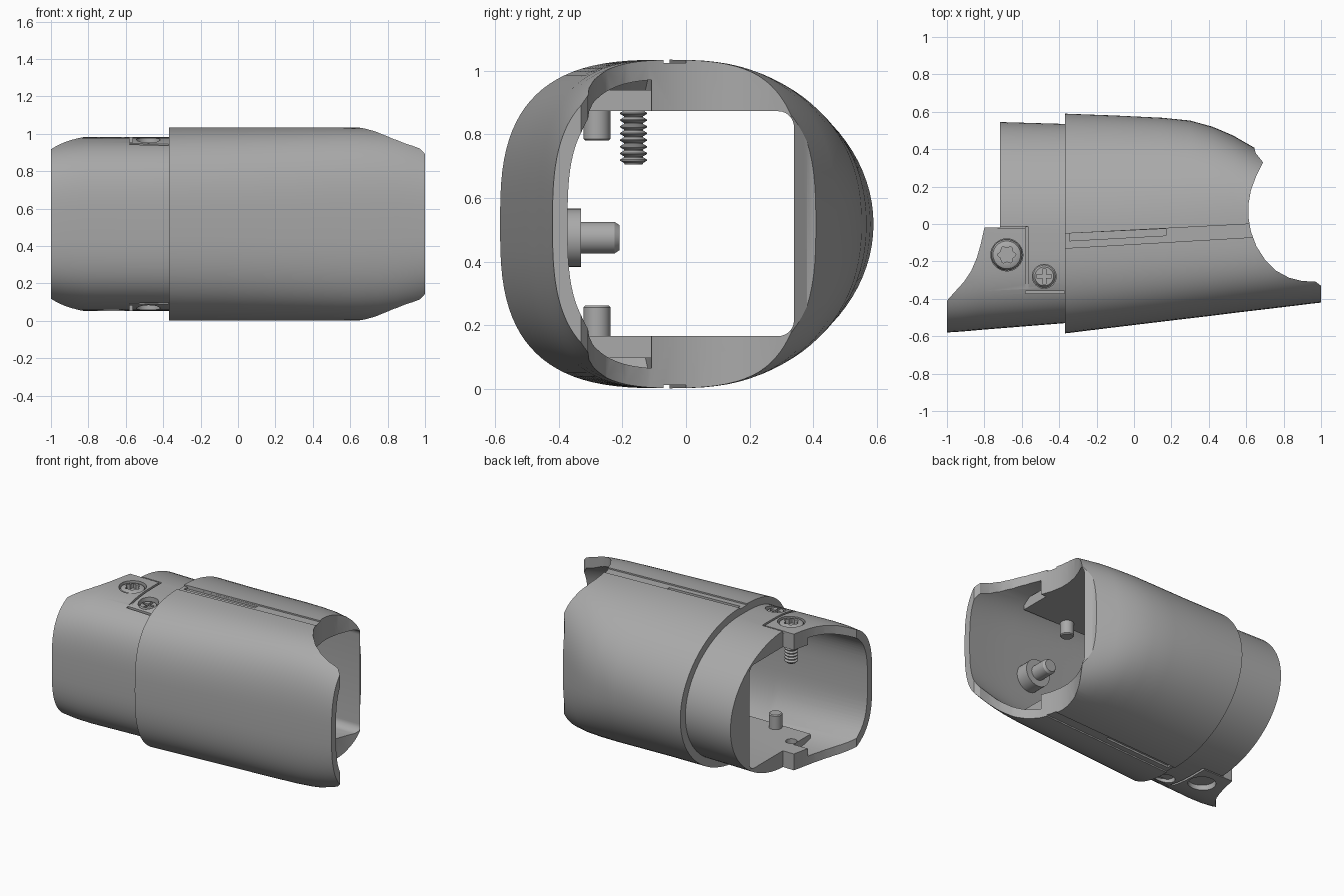
import bpy, bmesh, math
from mathutils import Matrix

if "Cube" in bpy.data.objects:
    bpy.data.objects.remove(bpy.data.objects["Cube"])

MID = 0.518      # height of the horizontal mirror plane
CY = -0.05       # crown line of the cross-section

grey = bpy.data.materials.new("satin grey")
grey.use_nodes = True
grey.diffuse_color = (0.4, 0.4, 0.4, 1)
grey.node_tree.nodes["Principled BSDF"].inputs["Base Color"].default_value = (0.4, 0.4, 0.4, 1)


def finish(name, bm):
    bmesh.ops.recalc_face_normals(bm, faces=bm.faces)
    mesh = bpy.data.meshes.new(name)
    bm.to_mesh(mesh)
    bm.free()
    mesh.materials.append(grey)
    ob = bpy.data.objects.new(name, mesh)
    bpy.context.collection.objects.link(ob)
    return ob


def activate(ob):
    bpy.ops.object.select_all(action='DESELECT')
    ob.select_set(True)
    bpy.context.view_layer.objects.active = ob


def smooth(ob):
    activate(ob)
    bpy.ops.object.shade_smooth_by_angle(angle=math.radians(28))


def cut(ob, cutter):
    mod = ob.modifiers.new("cut", 'BOOLEAN')
    mod.operation, mod.solver, mod.object = 'DIFFERENCE', 'EXACT', cutter
    activate(ob)
    bpy.ops.object.modifier_apply(modifier=mod.name)
    bpy.data.objects.remove(cutter)


def bridge(name, rings):
    bm = bmesh.new()
    loops = [[bm.verts.new(p) for p in ring] for ring in rings]
    for a, b in zip(loops, loops[1:]):
        for i in range(len(a)):
            j = (i + 1) % len(a)
            bm.faces.new((a[i], a[j], b[j], b[i]))
    bm.faces.new(loops[0])
    bm.faces.new(loops[-1])
    return finish(name, bm)


def prism(name, pts, z0, z1):
    return bridge(name, [[(x, y, z) for x, y in pts] for z in (z0, z1)])


def section(x, front, back, half, nf, nb, start=0, stop=96):
    # superellipse with a squarer front and a rounder back
    ring = []
    for i in range(start, stop):
        t = math.tau * i / 96
        c, s = math.cos(t), math.sin(t)
        n = nb if c > 0 else nf
        w = back - CY if c > 0 else CY - front
        ring.append((x, CY + w * math.copysign(abs(c) ** (2 / n), c),
                     MID + half * math.copysign(abs(s) ** (2 / n), s)))
    return ring


def lathe(name, profile, at, axis='Z', sides=32):
    # profile of (radius, height) pairs spun around an axis
    rings = [[(r * math.cos(math.tau * i / sides), r * math.sin(math.tau * i / sides), h)
              for i in range(sides)] for r, h in profile]
    ob = bridge(name, rings)
    turn = Matrix.Rotation(-math.pi / 2, 4, 'X') if axis == 'Y' else Matrix()
    ob.data.transform(Matrix.Translation(at) @ turn)
    return ob


def slab(name, x0, x1, y0, y1, z0, z1):
    return prism(name, [(x0, y0), (x1, y0), (x1, y1), (x0, y1)], z0, z1)


# Outer body: narrower spigot, step, then the tapering sleeve
stations = [(-1, -.58, .55, .445, 3.2, 2), (-.92, -.575, .549, .458, 3.2, 2),
            (-.82, -.566, .548, .465, 3.2, 2), (-.37, -.53, .535, .465, 3.2, 2),
            (-.37, -.585, .59, .517, 2.9, 2), (-.1, -.552, .58, .517, 2.9, 2.05),
            (.15, -.522, .568, .517, 2.9, 2.15), (.3, -.504, .553, .517, 2.9, 2.25),
            (.42, -.49, .52, .517, 2.9, 2.4), (.53, -.476, .473, .517, 2.9, 2.6),
            (.64, -.463, .41, .516, 2.9, 2.8), (.75, -.45, .36, .51, 2.9, 2.8),
            (.85, -.438, .33, .497, 2.9, 2.8), (.93, -.428, .31, .48, 2.9, 2.8),
            (1, -.42, .3, .458, 2.9, 2.8)]
shell = bridge("sleeve_shell", [section(*s) for s in stations])

# Hollow behind the thin front wall
hollow = [(-1.02, -.53, 0, .4, 3.2, 2), (-.37, -.485, 0, .415, 3.2, 2),
          (-.33, -.483, 0, .455, 3, 2), (.64, -.415, 0, .455, 3, 2),
          (.85, -.392, 0, .44, 3, 2), (1.02, -.37, 0, .405, 3, 2)]
cut(shell, bridge("front_hollow", [section(*s, 25, 72) for s in hollow]))

# Rounded rectangular passage through the thick back half
R = .05
passage = []
for cy, cz, a0 in ((.34 - R, .873 - R, 0), (-.3 + R, .873 - R, 90),
                   (-.3 + R, .165 + R, 180), (.34 - R, .165 + R, 270)):
    for k in range(7):
        a = math.radians(a0 + 15 * k)
        passage.append((cy + R * math.cos(a), cz + R * math.sin(a)))
cut(shell, bridge("passage", [[(x, y, z) for y, z in passage] for x in (-1.1, 1.1)]))

# Scooped mouth and stepped tail, both cut straight down
mouth = [(.64, .8), (.64, .42), (.65, .38), (.69, .33), (.655, .26), (.625, .18), (.611, .1),
         (.611, .04), (.625, -.04), (.655, -.12), (.7, -.19), (.76, -.25), (.83, -.288),
         (.9, -.305), (.97, -.308), (1, -.33), (1.2, -.33), (1.2, .8)]
tail = [(-1.2, -.43), (-1, -.41), (-.96, -.365), (-.91, -.31), (-.87, -.25), (-.84, -.18),
        (-.82, -.11), (-.8, -.02), (-.717, -.02), (-.717, .8), (-1.2, .8)]
cut(shell, prism("mouth_cutter", mouth, -.2, 1.3))
cut(shell, prism("tail_cutter", tail, -.2, 1.3))

# Seam channel, slot and tab outline on the top and the bottom
grooves = [([(-.38, -.13), (.7, -.067), (.7, .004), (-.38, -.052)], .507),
           ([(-.345, -.09), (.17, -.062), (.17, -.026), (-.345, -.05)], .494),
           ([(-.58, -.36), (-.565, -.36), (-.565, -.015), (-.58, -.015)], .435),
           ([(-.58, -.372), (-.372, -.372), (-.372, -.358), (-.58, -.358)], .38),
           ([(-.73, -.022), (-.57, -.022), (-.57, -.014), (-.73, -.014)], .45)]
for pts, depth in grooves:
    for side in (1, -1):
        z0, z1 = sorted((MID + side * depth, MID + side * .7))
        cut(shell, prism("groove", pts, z0, z1))

# Screw recesses
for x, y, r, depth in ((-.68, -.165, .086, .425), (-.48, -.28, .064, .415)):
    for side in (1, -1):
        z0, z1 = sorted((side * depth, side * .7))
        cut(shell, lathe("recess", [(r, z0), (r, z1)], (x, y, MID)))
smooth(shell)

# Mounting plates under the front wall, top and bottom
for label, z0, z1 in (("top", .873, .94), ("bottom", .096, .165)):
    plate = slab(label + "_plate", -.717, .61, -.32, -.07, z0, z1)
    cut(plate, prism("mouth_cutter", mouth, -.2, 1.3))
    if label == "bottom":
        cut(plate, lathe("screw_hole", [(.036, -.1), (.036, .3)], (-.68, -.165, 0)))

# Locating pins
for x in (-.48, .3):
    for label, z0, z1 in (("upper", .78, .89), ("lower", .15, .262)):
        tip = [(.036, z0), (.042, z0 + .006), (.042, z1 - .006), (.036, z1)]
        smooth(lathe(label + "_pin", tip, (x, -.28, 0)))

# Boss and peg on the inside of the front wall
smooth(lathe("front_boss", [(.092, 0), (.092, .13)], (.49, -.46, .475), 'Y'))
smooth(lathe("front_peg", [(.05, 0), (.05, .11), (.04, .125)], (.49, -.335, .475), 'Y'))

# Threaded screw with a star socket
thread = [(.028, .705)]
for k in range(9):
    z = .71 + .021 * k
    thread += [(.03, z), (.042, z + .007), (.042, z + .011), (.03, z + .018)]
smooth(lathe("screw_thread", thread, (-.68, -.165, 0)))
big = lathe("screw_head", [(.083, .93), (.083, .955), (.074, .972), (.055, .98)], (-.68, -.165, 0))
star = [(-.68 + (.042 + .006 * math.cos(6 * a)) * math.cos(a),
         -.165 + (.042 + .006 * math.cos(6 * a)) * math.sin(a))
        for a in (math.tau * k / 48 for k in range(48))]
cut(big, prism("star_socket", star, .95, 1.1))
smooth(big)

# Small screw with a cross slot
small = lathe("small_screw_head", [(.06, .91), (.06, .94), (.05, .955)], (-.48, -.28, 0))
for dx, dy in ((.04, .009), (.009, .04)):
    cut(small, slab("cross_slot", -.48 - dx, -.48 + dx, -.28 - dy, -.28 + dy, .937, 1.1))
smooth(small)
